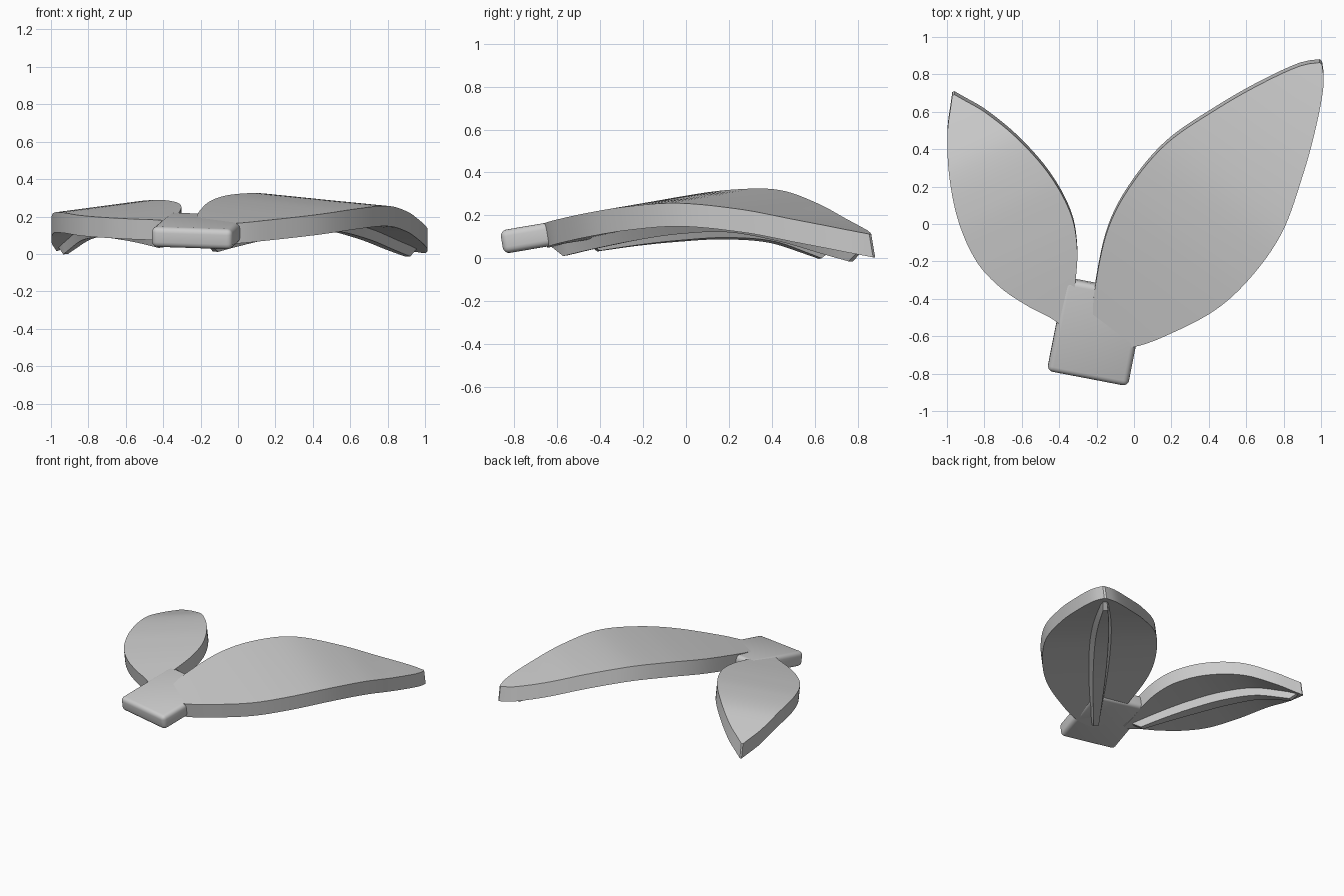
import bpy
import bmesh
import math
from mathutils import Matrix, Vector

if "Cube" in bpy.data.objects:
    bpy.data.objects.remove(bpy.data.objects["Cube"], do_unlink=True)

grey = bpy.data.materials.new("plain grey")
grey.use_nodes = True
colour = (0.6, 0.6, 0.6, 1)
grey.diffuse_color = colour
grey.node_tree.nodes["Principled BSDF"].inputs["Base Color"].default_value = colour

TILT = math.atan(0.17)          # the whole piece leans up towards the back
THICK = 0.11
DOWN = Vector((0, math.sin(TILT), -math.cos(TILT)))


def finish(bm, name, angle=30):
    bmesh.ops.recalc_face_normals(bm, faces=bm.faces)
    mesh = bpy.data.meshes.new(name)
    bm.to_mesh(mesh)
    bm.free()
    mesh.materials.append(grey)
    obj = bpy.data.objects.new(name, mesh)
    bpy.context.collection.objects.link(obj)
    bpy.ops.object.select_all(action="DESELECT")
    obj.select_set(True)
    bpy.context.view_layer.objects.active = obj
    bpy.ops.object.shade_smooth_by_angle(angle=math.radians(angle))
    return obj


def loft(name, rings):
    bm = bmesh.new()
    rows = [[bm.verts.new(p) for p in ring] for ring in rings]
    n = len(rows[0])
    for a, b in zip(rows, rows[1:]):
        for i in range(n):
            j = (i + 1) % n
            bm.faces.new((a[i], a[j], b[j], b[i]))
    bm.faces.new(rows[0])
    bm.faces.new(rows[-1])
    return finish(bm, name)


def smooth_sample(stations, s):
    """Smooth (half-width, height) between stations (s, half-width, height)."""
    last = len(stations) - 1
    i = 0
    while i < last - 1 and s > stations[i + 1][0]:
        i += 1
    a, b = stations[i], stations[i + 1]
    before, after = stations[max(i - 1, 0)], stations[min(i + 2, last)]
    span = b[0] - a[0]
    f = (s - a[0]) / span
    result = []
    for k in (1, 2):
        m0 = (b[k] - before[k]) / (b[0] - before[0]) * span
        m1 = (after[k] - a[k]) / (after[0] - a[0]) * span
        result.append((2*f**3 - 3*f**2 + 1) * a[k] + (f**3 - 2*f**2 + f) * m0
                      + (3*f**2 - 2*f**3) * b[k] + (f**3 - f**2) * m1)
    return result


def make_leaf(side, origin, direction, slope, stations, rib_range, rib_width, steps=48):
    along = Vector(direction).normalized()
    across = Vector((-along.y, along.x))

    def point(s, t, depth):
        flat = Vector(origin) + along * s + across * t
        z = smooth_sample(stations, s)[1] + slope(s) * t
        return Vector((flat.x, flat.y, z)) + DOWN * depth

    # Arched blade
    start, end = stations[0][0], stations[-1][0]
    rings = []
    for i in range(steps + 1):
        s = start + (end - start) * i / steps
        w = smooth_sample(stations, s)[0]
        rings.append([point(s, w, 0), point(s, 0, 0), point(s, -w, 0),
                      point(s, -w, THICK), point(s, 0, THICK), point(s, w, THICK)])
    loft(side + "_leaf", rings)

    # Tapered rib under the blade, with sloping ends
    start, end = rib_range
    ramp = 0.06
    places = [start] + [start + ramp + (end - start - 2 * ramp) * i / steps
                        for i in range(steps + 1)] + [end]
    rings = []
    for s in places:
        swell = math.sin(math.pi * (s - start) / (end - start))
        w = rib_width * (0.3 + 0.7 * swell)
        depth = THICK + min(1, (s - start) / ramp, (end - s) / ramp) * 0.055
        rings.append([point(s, w, THICK - 0.01), point(s, -w, THICK - 0.01),
                      point(s, -w * 0.6, depth), point(s, w * 0.6, depth)])
    loft(side + "_rib", rings)


make_leaf("left", (0.209, -0.162), (0.612, 0.79),
          lambda s: 0.105 - 0.03 * s - 0.06 * s * s,
          [(-.62, .02, .16), (-.53, .13, .177), (-.38, .23, .205), (-.1, .36, .25),
           (.16, .404, .28), (.45, .389, .288), (.75, .293, .243), (1, .19, .182),
           (1.22, .075, .13), (1.29, .008, .113)],
          (-0.6, 1.2), 0.08)

make_leaf("right", (-0.492, -0.273), (-0.442, 0.897),
          lambda s: 0.03 * s * s - 0.13,
          [(-.3, .02, .18), (-.226, .06, .19), (-.118, .14, .205), (.04, .23, .225),
           (.22, .282, .242), (.46, .273, .255), (.71, .205, .24), (.916, .111, .18),
           (1.03, .035, .14), (1.073, .006, .125)],
          (-0.24, 1.03), 0.06)

# Rounded stem block joining the leaves
bm = bmesh.new()
bmesh.ops.create_cube(bm, size=1)
bmesh.ops.scale(bm, vec=(0.44, 0.51, THICK), verts=bm.verts)
bmesh.ops.bevel(bm, geom=bm.edges[:], offset=0.03, segments=4, profile=0.5, affect="EDGES")
turn = Matrix.Rotation(TILT, 4, "X") @ Matrix.Rotation(math.radians(-11), 4, "Z")
bmesh.ops.transform(bm, matrix=Matrix.Translation((-0.2, -0.575, 0.123)) @ turn, verts=bm.verts)
finish(bm, "stem", 40)
